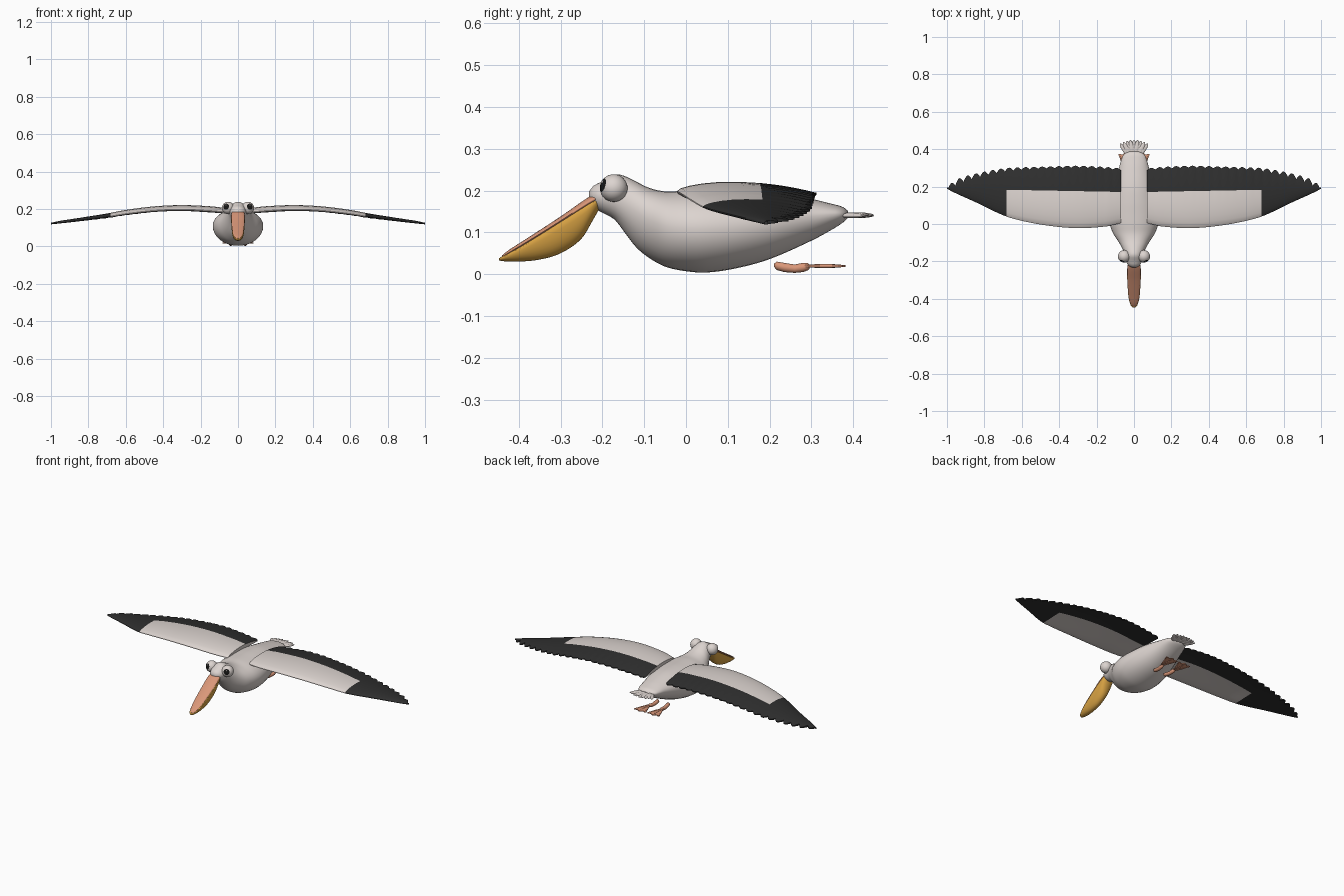
import bpy, bmesh, math
from mathutils import Vector

if "Cube" in bpy.data.objects:
    bpy.data.objects.remove(bpy.data.objects["Cube"])


def material(name, rgb):
    m = bpy.data.materials.new(name)
    m.diffuse_color = (*rgb, 1)
    m.use_nodes = True
    m.node_tree.nodes["Principled BSDF"].inputs["Base Color"].default_value = m.diffuse_color
    return m


WHITE = material("feather_white", (0.72, 0.66, 0.63))
BLACK = material("feather_black", (0.028, 0.028, 0.028))
PINK = material("bill_pink", (0.70, 0.31, 0.19))
YELLOW = material("pouch_yellow", (0.72, 0.38, 0.06))
PUPIL = material("pupil_black", (0.008, 0.008, 0.008))


def curve(pts, x):
    """Smooth interpolation of rows (x, a, b, ...) at x."""
    x = min(max(x, pts[0][0]), pts[-1][0])
    i = 0
    while i < len(pts) - 2 and x > pts[i + 1][0]:
        i += 1

    def slope(k, c):
        a, b = pts[max(k - 1, 0)], pts[min(k + 1, len(pts) - 1)]
        return (b[c] - a[c]) / (b[0] - a[0])
    h = pts[i + 1][0] - pts[i][0]
    t = (x - pts[i][0]) / h
    return [(2*t**3 - 3*t*t + 1) * pts[i][c] + (t**3 - 2*t*t + t) * h * slope(i, c)
            + (3*t*t - 2*t**3) * pts[i + 1][c] + (t**3 - t*t) * h * slope(i + 1, c)
            for c in range(1, len(pts[0]))]


def finish(bm, name, mats, angle=50):
    bmesh.ops.recalc_face_normals(bm, faces=bm.faces)
    me = bpy.data.meshes.new(name)
    bm.to_mesh(me)
    bm.free()
    ob = bpy.data.objects.new(name, me)
    bpy.context.collection.objects.link(ob)
    for m in mats:
        me.materials.append(m)
    bpy.ops.object.select_all(action='DESELECT')
    ob.select_set(True)
    bpy.context.view_layer.objects.active = ob
    bpy.ops.object.shade_smooth_by_angle(angle=math.radians(angle))
    return ob


def skin(bm, rings):
    """Bridge closed rings of points and cap both ends."""
    vs = [[bm.verts.new(p) for p in r] for r in rings]
    n = len(vs[0])
    for a, b in zip(vs, vs[1:]):
        for j in range(n):
            bm.faces.new((a[j], a[(j + 1) % n], b[(j + 1) % n], b[j]))
    bm.faces.new(vs[0])
    bm.faces.new(vs[-1][::-1])


def loft(name, rows, mat, steps=40, seg=32):
    """Rows are (y, z of widest level, half width, height above, depth below)."""
    bm = bmesh.new()
    rings = []
    for i in range(steps + 1):
        y = rows[0][0] + (rows[-1][0] - rows[0][0]) * i / steps
        z, w, up, down = curve(rows, y)
        ring = []
        for j in range(seg):
            a = 2 * math.pi * j / seg
            s = math.sin(a)
            ring.append((w * math.cos(a), y, z + s * (up if s > 0 else down)))
        rings.append(ring)
    skin(bm, rings)
    return finish(bm, name, [mat])


# Body with neck and head
loft("body", [
    (-0.232, 0.188, 0.012, 0.010, 0.010),
    (-0.222, 0.187, 0.030, 0.024, 0.026),
    (-0.200, 0.187, 0.042, 0.035, 0.040),
    (-0.170, 0.184, 0.048, 0.054, 0.054),
    (-0.150, 0.172, 0.054, 0.064, 0.068),
    (-0.120, 0.150, 0.068, 0.072, 0.085),
    (-0.090, 0.130, 0.086, 0.077, 0.090),
    (-0.050, 0.115, 0.112, 0.083, 0.097),
    (0.000, 0.110, 0.130, 0.090, 0.103),
    (0.050, 0.109, 0.135, 0.092, 0.105),
    (0.120, 0.112, 0.128, 0.090, 0.098),
    (0.200, 0.122, 0.110, 0.076, 0.086),
    (0.300, 0.138, 0.080, 0.042, 0.058),
    (0.350, 0.143, 0.066, 0.025, 0.036),
    (0.375, 0.143, 0.052, 0.018, 0.020),
    (0.388, 0.143, 0.025, 0.008, 0.008)], WHITE, steps=60)

# Throat pouch
loft("pouch", [
    (-0.447, 0.036, 0.006, 0.002, 0.003),
    (-0.438, 0.040, 0.016, 0.004, 0.009),
    (-0.400, 0.060, 0.028, 0.005, 0.030),
    (-0.350, 0.090, 0.033, 0.006, 0.055),
    (-0.300, 0.122, 0.036, 0.006, 0.072),
    (-0.250, 0.153, 0.036, 0.007, 0.068),
    (-0.220, 0.172, 0.034, 0.006, 0.038),
    (-0.203, 0.180, 0.025, 0.004, 0.016)], YELLOW)

# Upper bill, resting on the pouch
loft("upper_bill", [
    (-0.440, 0.042, 0.008, 0.003, 0.003),
    (-0.425, 0.051, 0.019, 0.006, 0.004),
    (-0.380, 0.078, 0.029, 0.008, 0.005),
    (-0.300, 0.128, 0.035, 0.010, 0.007),
    (-0.235, 0.170, 0.036, 0.013, 0.008),
    (-0.205, 0.186, 0.030, 0.012, 0.008)], PINK)

# Wings: one row per span station (x, leading y, trailing y, z, half thickness)
SPAN = [(0.07, 0.005, 0.298, 0.183, 0.014), (0.15, -0.013, 0.305, 0.190, 0.016),
        (0.30, -0.022, 0.312, 0.197, 0.015), (0.45, -0.010, 0.308, 0.191, 0.014),
        (0.60, 0.017, 0.304, 0.174, 0.012), (0.70, 0.047, 0.298, 0.158, 0.010),
        (0.85, 0.118, 0.270, 0.139, 0.008), (0.95, 0.163, 0.238, 0.128, 0.006),
        (1.00, 0.188, 0.200, 0.122, 0.003)]
FEATHERS, SUB, FRONT, BACK = 21, 6, 6, 5
SPLIT_X = 0.685


def wing(side, name):
    bm = bmesh.new()
    n = FEATHERS * SUB
    xs = [0.07 + 0.93 * i / n for i in range(n + 1)]
    k = min(range(n + 1), key=lambda i: abs(xs[i] - SPLIT_X))
    edge_x = xs[k]
    lead0, trail0 = curve(SPAN, edge_x)[:2]
    frac = (0.183 - lead0) / (trail0 - lead0)
    rings = []
    for i, x in enumerate(xs):
        lead, trail, z, thick = curve(SPAN, x)
        rib = abs(math.sin(math.pi * i / SUB))
        depth = 0.011 + 0.02 * max(0, x - 0.5) * 2
        end = max(trail - depth * (1 - rib), lead + 0.008)
        # chord line: leading edge, colour boundary, feathered trailing edge
        split = 0.17 + 0.013 * x / edge_x if x <= edge_x else lead + frac * (trail - lead)
        split = min(split, lead + 0.85 * (end - lead))
        ys = [lead + (split - lead) * (j / FRONT) ** 1.7 for j in range(FRONT)]
        ys += [split + (end - split) * j / BACK for j in range(BACK + 1)]
        up, low = [], []
        for y in ys:
            u = (y - lead) / (trail - lead)
            camber = z + (0.05 * u * (1 - u) - 0.006 * u) * min(1, (trail - lead) / 0.3)
            t = thick * min(1, 2.3 * math.sqrt(u) * (1 - u)) + 0.0015
            groove = 0.0022 * rib * max(0, u - 0.5) * 2
            up.append((side * x, y, camber + t + groove))
            low.append((side * x, y, camber - t))
        rings.append(up + low[::-1])
    skin(bm, rings)
    # black flight feathers along the back and over the wing tip
    m = 2 * (FRONT + BACK + 1)
    for f, face in enumerate(bm.faces):
        i, j = divmod(f, m)
        back = FRONT <= j < m - 1 - FRONT
        face.material_index = int(i >= n or back or i >= k)
    bm.faces.ensure_lookup_table()
    bm.faces[n * m].material_index = 0
    finish(bm, name, [WHITE, BLACK], 40)


def ball(name, centre, scale, mat, angle=0):
    bm = bmesh.new()
    bmesh.ops.create_uvsphere(bm, u_segments=20, v_segments=12, radius=1)
    ob = finish(bm, name, [mat])
    ob.location, ob.scale, ob.rotation_euler = centre, scale, (0, 0, angle)
    return ob


def eye(side, name):
    # pole of the sphere looks forward and outward, its cap is the pupil
    look = Vector((side * 0.36, -0.90, 0.24)).normalized()
    bm = bmesh.new()
    bmesh.ops.create_uvsphere(bm, u_segments=28, v_segments=18, radius=0.033)
    for f in bm.faces:
        f.material_index = int(f.calc_center_median().normalized().z > math.cos(math.radians(30)))
    ob = finish(bm, name, [WHITE, PUPIL])
    ob.rotation_euler = look.to_track_quat('Z', 'Y').to_euler()
    ob.location = (side * 0.053, -0.173, 0.206)
    glint = Vector(ob.location) + (look + Vector((0, 0, 0.25))).normalized() * 0.032
    ball(name + "_glint", glint, (0.004, 0.004, 0.004), WHITE)


def leg(side, name):
    # trailing shank
    bm = bmesh.new()
    rows = [(0.211, 0.021, 0.004), (0.217, 0.020, 0.010), (0.235, 0.016, 0.011),
            (0.260, 0.013, 0.010), (0.280, 0.016, 0.011), (0.291, 0.018, 0.009), (0.296, 0.018, 0.004)]
    rings = []
    for y, z, r in rows:
        rings.append([(side * (0.035 + 0.07 * (y - 0.21)) + r * math.cos(a * math.pi / 8), y,
                       z + r * math.sin(a * math.pi / 8)) for a in range(16)])
    skin(bm, rings)
    finish(bm, name + "_shank", [PINK])
    # webbed foot with a scalloped end
    bm = bmesh.new()
    outline = [(-0.006, 0.285), (0.006, 0.285)]
    for i in range(19):
        a = math.radians(24 - 48 * i / 18)
        r = 0.088 + 0.010 * abs(math.cos(math.pi * i / 9))
        outline.append((r * math.sin(a), 0.284 + r * math.cos(a)))
    face = bm.faces.new([bm.verts.new((side * 0.044 + x, y, 0.017)) for x, y in outline])
    top = bmesh.ops.extrude_face_region(bm, geom=[face])["geom"]
    bmesh.ops.translate(bm, vec=(0, 0, 0.005), verts=[v for v in top if isinstance(v, bmesh.types.BMVert)])
    finish(bm, name + "_foot", [PINK], 30)
    # toes along the web
    for t, a in enumerate((-22, 0, 22)):
        a = math.radians(a)
        ball(f"{name}_toe_{t + 1}", (side * 0.044 + 0.049 * math.sin(a), 0.284 + 0.049 * math.cos(a), 0.0195),
             (0.005, 0.049, 0.0048), PINK, -a)


for side, word in ((-1, "left"), (1, "right")):
    wing(side, word + "_wing")
    eye(side, word + "_eye")
    leg(side, word + "_leg")

# Tail fan of flat feathers
for i in range(9):
    a = math.radians(-36 + 9 * i)
    ball(f"tail_feather_{i + 1}", (0.063 * math.sin(a) * 1.3, 0.343 + 0.063 * math.cos(a), 0.140 + 0.002 * (i % 2)),
         (0.0125, 0.044, 0.006), WHITE, -a)
